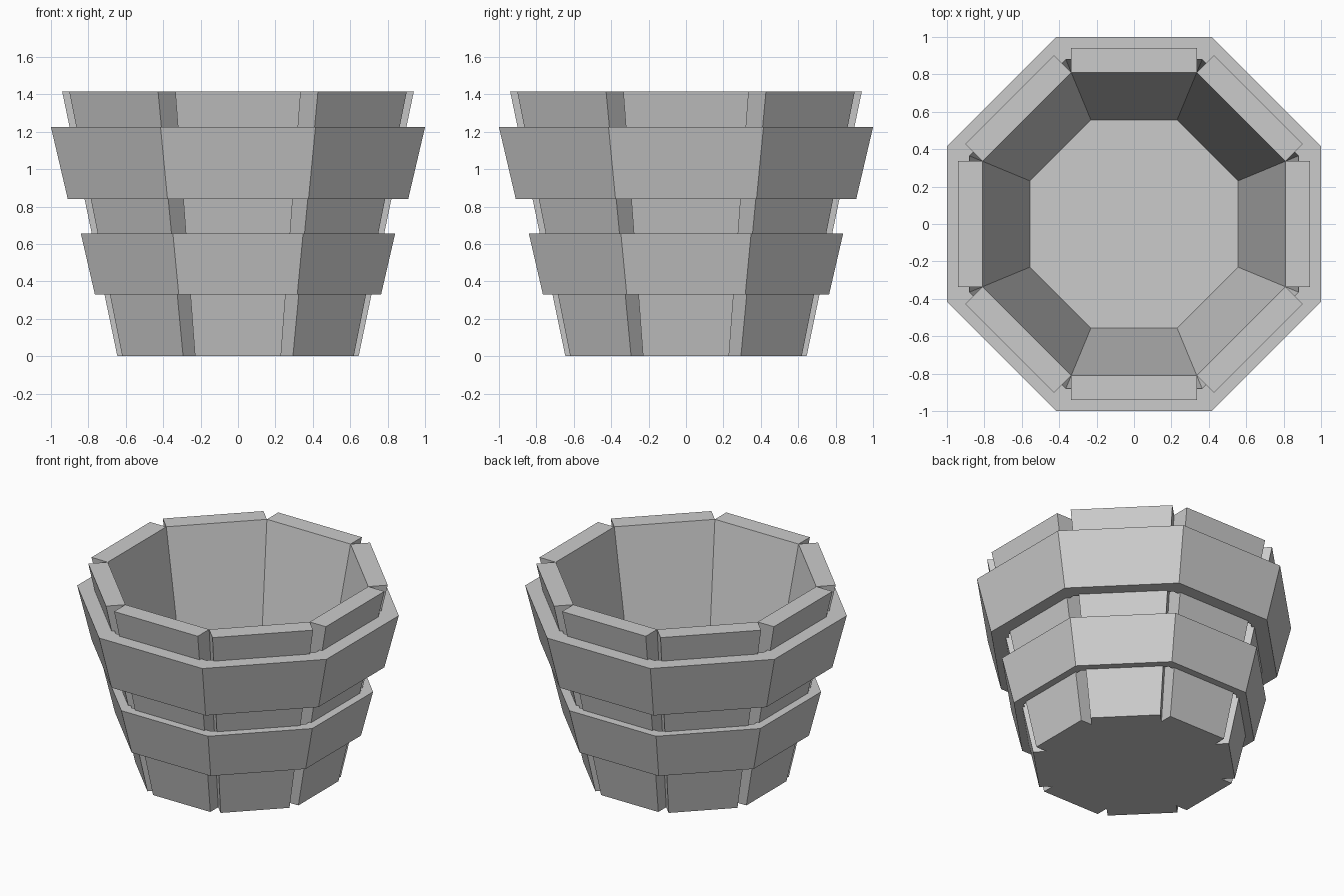
import bpy
from math import sin, cos, tan, pi

if "Cube" in bpy.data.objects:
    bpy.data.objects.remove(bpy.data.objects["Cube"])

N = 8
HALF = tan(pi / N)  # half side length of an octagon with apothem 1
H = 1.415


def add_mesh(name, verts, faces):
    mesh = bpy.data.meshes.new(name)
    mesh.from_pydata(verts, [], faces)
    obj = bpy.data.objects.new(name, mesh)
    bpy.context.collection.objects.link(obj)
    return obj


def octagon(apothem, z):
    r = apothem / cos(pi / N)
    return [(r * cos((k + 0.5) * 2 * pi / N), r * sin((k + 0.5) * 2 * pi / N), z)
            for k in range(N)]


def stave(name, angle):
    # Tapered, leaning plank: (inner, outer) distance at bottom and top
    verts = []
    for inner, outer, z in ((0.555, 0.645, 0), (0.81, 0.94, H)):
        w = inner * HALF
        for r, t in ((inner, -w), (outer, -w), (outer, w), (inner, w)):
            verts.append((r * cos(angle) - t * sin(angle),
                          r * sin(angle) + t * cos(angle), z))
    faces = [(3, 2, 1, 0), (4, 5, 6, 7)]
    faces += [(i, (i + 1) % 4, (i + 1) % 4 + 4, i + 4) for i in range(4)]
    return add_mesh(name, verts, faces)


def band(name, profile):
    # Closed (apothem, z) profile, counter-clockwise, swept round the octagon
    verts = [v for a, z in profile for v in octagon(a, z)]
    m = len(profile)
    faces = []
    for j in range(m):
        a, b = j * N, (j + 1) % m * N
        for k in range(N):
            n = (k + 1) % N
            faces.append((a + k, a + n, b + n, b + k))
    return add_mesh(name, verts, faces)


# Eight staves
for i in range(N):
    stave(f"stave_{i + 1}", i * 2 * pi / N)

# Two flared hoops
band("lower_hoop", [(0.70, 0.33), (0.765, 0.33), (0.84, 0.655), (0.765, 0.655)])
band("upper_hoop", [(0.80, 0.84), (0.91, 0.84), (1.0, 1.225), (0.88, 1.225)])

# Thin floor
sides = [(k, (k + 1) % N, (k + 1) % N + N, k + N) for k in range(N)]
add_mesh("floor", octagon(0.555, 0) + octagon(0.557, 0.01),
         [tuple(reversed(range(N))), tuple(range(N, 2 * N))] + sides)
